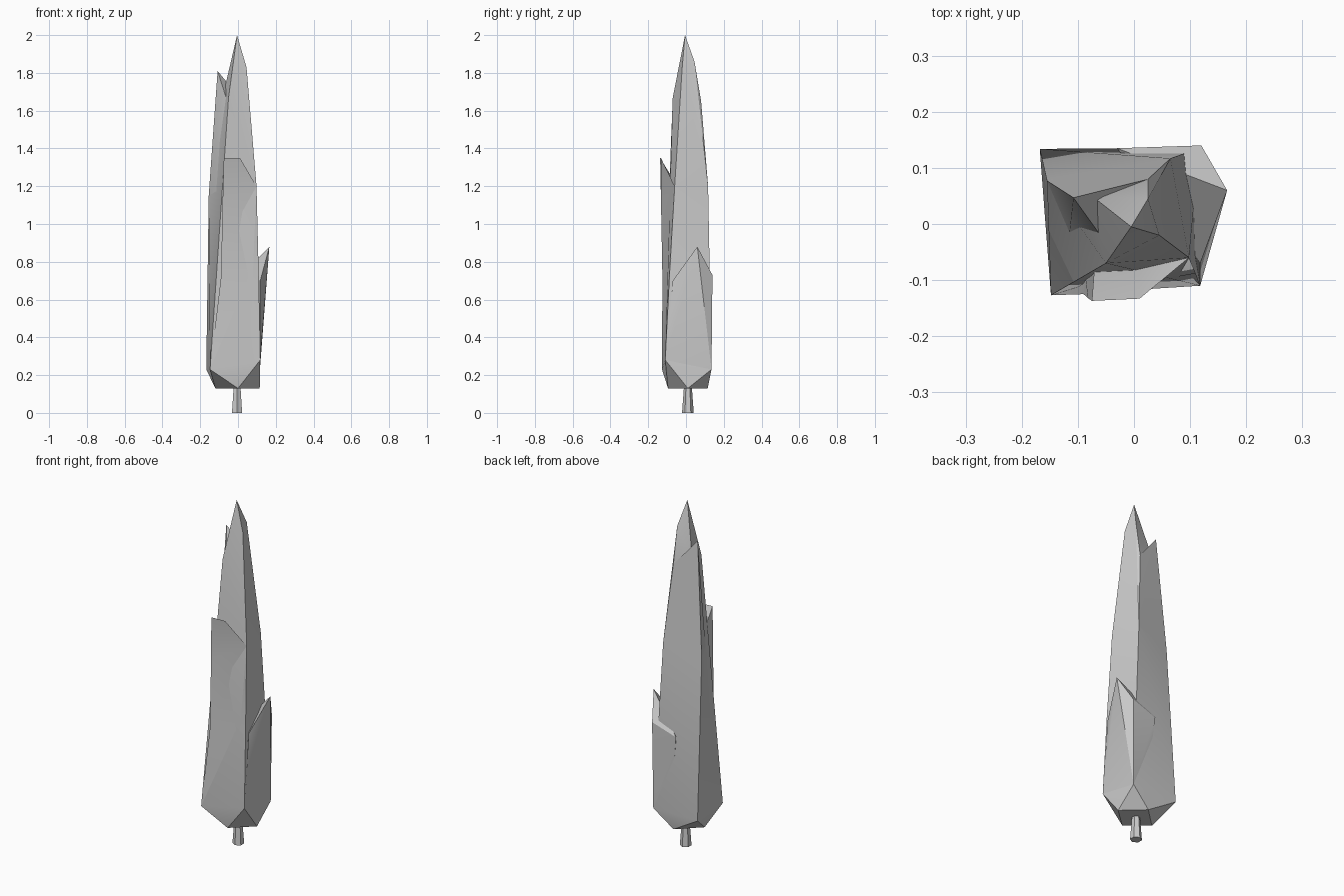
import bpy
import bmesh
import math
from mathutils import Matrix

default_cube = bpy.data.objects.get("Cube")
if default_cube:
    bpy.data.objects.remove(default_cube, do_unlink=True)

grey = bpy.data.materials.new("pale_grey")
grey.use_nodes = True
grey_value = (0.6, 0.6, 0.6, 1)
grey.diffuse_color = grey_value
grey.node_tree.nodes["Principled BSDF"].inputs["Base Color"].default_value = grey_value


def finish(name, bm):
    """Turn a bmesh into a named object with crisp creases."""
    bmesh.ops.recalc_face_normals(bm, faces=bm.faces)
    mesh = bpy.data.meshes.new(name)
    bm.to_mesh(mesh)
    bm.free()
    mesh.materials.append(grey)
    obj = bpy.data.objects.new(name, mesh)
    bpy.context.collection.objects.link(obj)
    bpy.ops.object.select_all(action="DESELECT")
    obj.select_set(True)
    bpy.context.view_layer.objects.active = obj
    bpy.ops.object.shade_smooth_by_angle(angle=math.radians(25))
    return obj


def hull(name, points):
    """Faceted solid wrapped round a few corner points."""
    bm = bmesh.new()
    for point in points:
        bm.verts.new(point)
    result = bmesh.ops.convex_hull(bm, input=bm.verts)
    spare = set(result["geom_interior"]) | set(result["geom_unused"])
    bmesh.ops.delete(bm, geom=[v for v in spare if isinstance(v, bmesh.types.BMVert)])
    return finish(name, bm)


def loft(name, rings):
    """Closed solid through matching cross-sections."""
    bm = bmesh.new()
    loops = [[bm.verts.new(p) for p in ring] for ring in rings]
    for low, high in zip(loops, loops[1:]):
        for i in range(len(low)):
            j = (i + 1) % len(low)
            bm.faces.new((low[i], low[j], high[j], high[i]))
    bm.faces.new(loops[0])
    bm.faces.new(loops[-1])
    return finish(name, bm)


# Corners shared by several leaves
shoulder_fl = (-.148, -.127, .23)
shoulder_fr = (.118, -.11, .28)
shoulder_br = (.116, .135, .23)
shoulder_bl = (-.168, .134, .23)
waist_front = (-.075, -.08, 1.2)
waist_left = (-.115, -.015, 1.17)
waist_fr = (.098, -.06, 1.2)
waist_br = (.065, .117, 1.2)
waist_bl = (-.155, .077, 1.15)
neck_front = (-.05, -.07, 1.67)
neck_left = (-.075, .05, 1.7)
neck_back = (.025, .08, 1.65)

# Central spire, from the diamond-shaped base to the point
base = [(0, -.095, .13), (.115, .01, .13), (0, .115, .13), (-.12, 0, .13)]
hull("central_spire", base + [
    shoulder_fl, shoulder_fr, shoulder_br, shoulder_bl,
    waist_front, waist_left, waist_fr, waist_br, waist_bl,
    neck_front, neck_left, neck_back,
    (.045, -.02, 1.83), (.025, .045, 1.86), (-.005, -.005, 2),
])

# Tall leaf at the back, ending in a side point
hull("back_leaf", [
    waist_bl, waist_br, waist_left, neck_back, neck_left,
    (-.06, -.02, 1.66), (-.108, .047, 1.81),
])

# Front leaf with a pinched left edge and a bevelled top
loft("front_leaf", [
    [shoulder_fl, shoulder_fr, (.1, -.08, .3), (-.12, -.08, .25)],
    [(-.09, -.125, .72), (.11, -.088, .72), (.08, -.05, .72), (-.09, -.07, .72)],
    [(-.082, -.132, 1.1), waist_fr, (.07, -.03, 1.19), (-.07, -.06, 1.1)],
    [(-.075, -.137, 1.35), (.01, -.133, 1.35), (.01, -.07, 1.22), (-.07, -.07, 1.24)],
])

# Short leaf wrapping one back corner
hull("side_leaf", [
    shoulder_fr, shoulder_br, (.118, -.07, .7), (.166, .06, .88),
    (.12, .14, .73), (-.03, .135, .68), (.1, 0, .72), (0, .12, .4),
])

# Tapered stem
stem = bmesh.new()
bmesh.ops.create_cone(stem, cap_ends=True, segments=6, radius1=.031, radius2=.02,
                      depth=.15, matrix=Matrix.Translation((-.005, .01, .075)))
finish("stem", stem)
